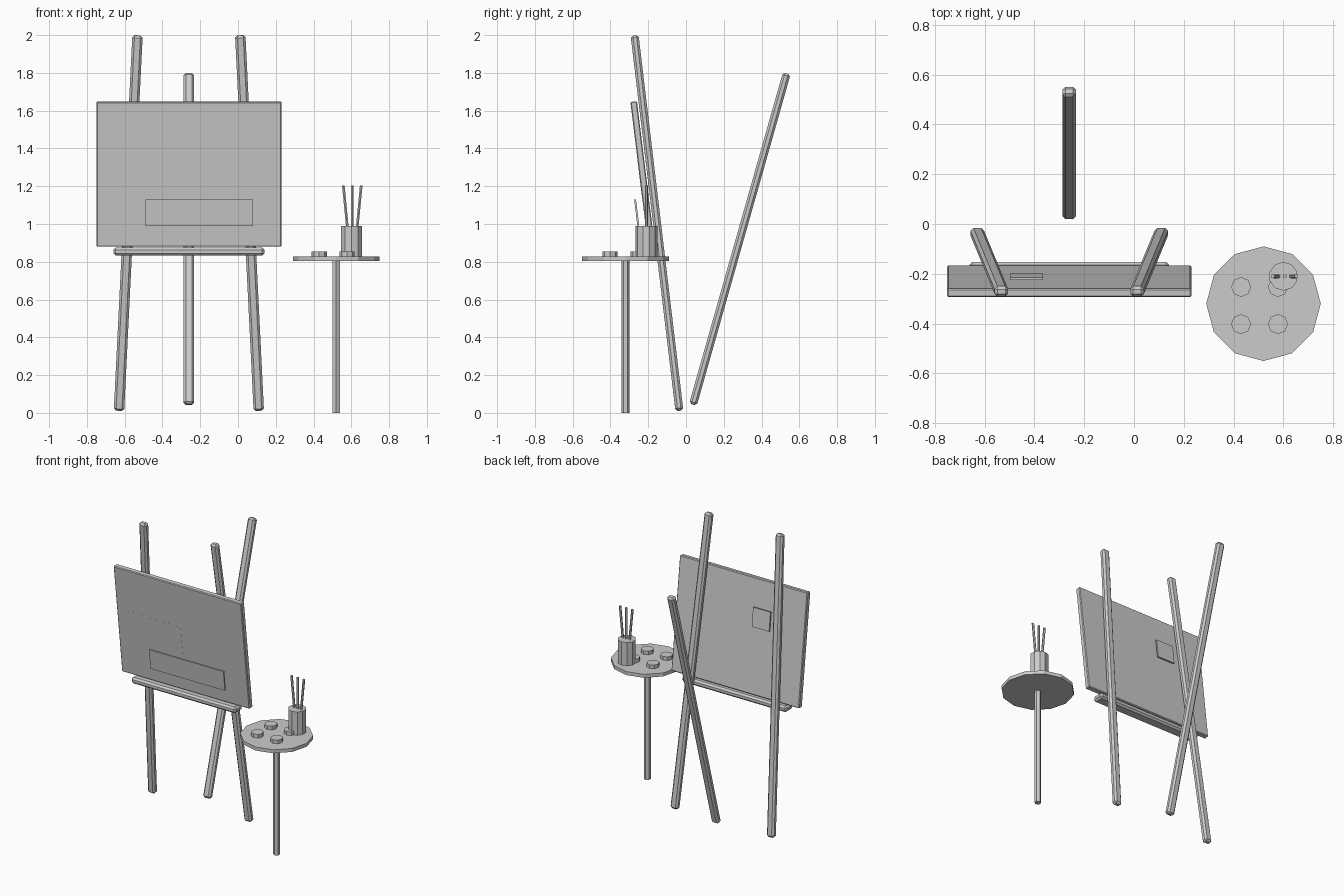
import bpy, math
from mathutils import Vector

if "Cube" in bpy.data.objects:
    bpy.data.objects.remove(bpy.data.objects["Cube"])

TILT = math.radians(7)


def box(name, size, loc, rot=(0, 0, 0), bevel=0):
    bpy.ops.mesh.primitive_cube_add(size=1, location=loc, rotation=rot)
    ob = bpy.context.object
    ob.name = name
    ob.scale = size
    bpy.ops.object.transform_apply(location=False, rotation=False, scale=True)
    if bevel:
        mod = ob.modifiers.new("bevel", 'BEVEL')
        mod.width = bevel
        mod.segments = 1
    return ob


def beam(name, a, b, width, depth, bevel):
    # bevelled bar running from point a to point b
    a, b = Vector(a), Vector(b)
    d = b - a
    tilt_x = math.asin(-d.y / d.length)
    tilt_y = math.atan2(d.x, d.z)
    return box(name, (width, depth, d.length), (a + b) / 2, (tilt_x, tilt_y, 0), bevel)


def prism(name, sides, radius, z0, z1, x, y, lean=0):
    bpy.ops.mesh.primitive_cylinder_add(vertices=sides, radius=radius, depth=z1 - z0,
                                        location=(x, y, (z0 + z1) / 2), rotation=(0, lean, 0))
    bpy.context.object.name = name


# Easel legs
EX = -0.26
for side, label in ((-1, "left"), (1, "right")):
    beam(f"front_leg_{label}", (EX + side * 0.37, -0.035, 0.012),
         (EX + side * 0.272, -0.272, 1.998), 0.055, 0.042, 0.012)
beam("rear_leg", (EX, 0.037, 0.044), (EX, 0.533, 1.797), 0.055, 0.042, 0.012)

# Tray and canvas
box("easel_tray", (0.80, 0.08, 0.042), (EX, -0.192, 0.854), bevel=0.012)
box("canvas", (0.98, 0.035, 0.772), (EX, -0.23, 1.265), (TILT, 0, 0), 0.005)

# Painted patches: two at the front, one behind the canvas
box("paint_patch_middle", (0.46, 0.01, 0.22), (-0.49, -0.2387, 1.23), (TILT, 0, 0))
box("paint_patch_lower", (0.57, 0.01, 0.14), (-0.205, -0.261, 1.06), (TILT, 0, 0))
box("paint_patch_upper", (0.133, 0.01, 0.13), (-0.4315, -0.211, 1.40), (TILT, 0, 0))

# Side table
TX, TY = 0.52, -0.32
prism("table_top", 12, 0.23, 0.805, 0.829, TX, TY)
prism("table_leg", 6, 0.022, 0.0, 0.81, TX, TY)

# Paint blobs
for i, dx in enumerate((0.43, 0.578)):
    for j, dy in enumerate((-0.253, -0.402)):
        prism(f"paint_blob_{i}{j}", 8, 0.04, 0.825, 0.854, dx, dy)

# Brush jar with three brushes
JX, JY = 0.60, -0.21
prism("brush_jar", 10, 0.058, 0.825, 0.99, JX, JY)
for k in (-1, 0, 1):
    prism(f"brush_{k + 2}", 6, 0.008, 0.885, 1.205, JX + 0.005 + k * 0.032, JY,
          math.radians(5.5 * k))
